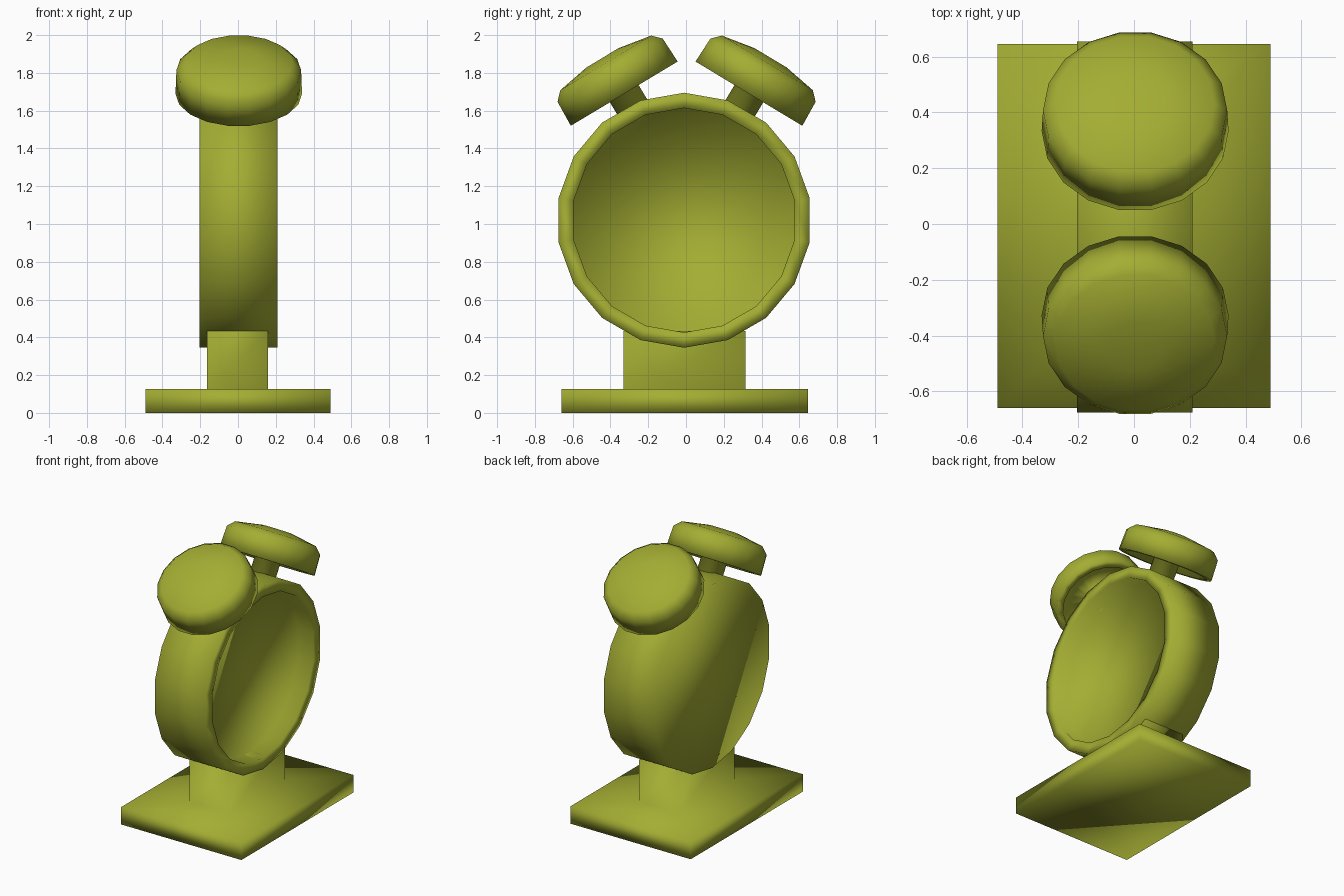
import bpy
import bmesh
from math import sin, cos, pi, radians
from mathutils import Matrix

if "Cube" in bpy.data.objects:
    bpy.data.objects.remove(bpy.data.objects["Cube"], do_unlink=True)

olive = bpy.data.materials.new("olive_green")
olive.use_nodes = True
colour = (0.37, 0.42, 0.033, 1)
olive.diffuse_color = colour
olive.node_tree.nodes["Principled BSDF"].inputs["Base Color"].default_value = colour

SIDES = 18


def loft(name, rings, matrix=Matrix()):
    """Skin a stack of rings, cap both ends and shade it smooth."""
    bm = bmesh.new()
    loops = [[bm.verts.new(p) for p in ring] for ring in rings]
    for a, b in zip(loops, loops[1:]):
        n = len(a)
        for i in range(n):
            j = (i + 1) % n
            bm.faces.new((a[i], a[j], b[j], b[i]))
    bm.faces.new(loops[0][::-1])
    bm.faces.new(loops[-1])
    bmesh.ops.recalc_face_normals(bm, faces=bm.faces)
    bm.transform(matrix)
    mesh = bpy.data.meshes.new(name)
    bm.to_mesh(mesh)
    bm.free()
    mesh.materials.append(olive)
    mesh.shade_smooth()
    obj = bpy.data.objects.new(name, mesh)
    bpy.context.collection.objects.link(obj)
    return obj


def circle(r, z):
    return [(r * cos(2 * pi * i / SIDES), r * sin(2 * pi * i / SIDES), z)
            for i in range(SIDES)]


def rectangle(x0, x1, y0, y1, z):
    return [(x0, y0, z), (x1, y0, z), (x1, y1, z), (x0, y1, z)]


# Foot plate with the post rising out of it
plate = (-0.49, 0.49, -0.66, 0.645)
post = (-0.165, 0.16, -0.33, 0.315)
loft("base_and_post", [rectangle(*plate, 0), rectangle(*plate, 0.127),
                       rectangle(*post, 0.127), rectangle(*post, 0.433)])

# Drum body: closed at the back, recessed dial at the other end
body_profile = [(0.675, -0.205), (0.675, 0.21), (0.594, 0.21), (0.594, 0.09)]
loft("clock_body", [circle(r, z) for r, z in body_profile],
     Matrix.Translation((0, -0.01, 1.02)) @ Matrix.Rotation(pi / 2, 4, 'Y'))

# Hollow bells on stems, tilted outwards
bell_profile = [(0.09, -0.16), (0.09, 0.08), (0.265, 0.08), (0.285, 0),
                (0.335, 0), (0.33, 0.145), (0.285, 0.19), (0.1, 0.222)]
for name, side in (("front_bell", -1), ("rear_bell", 1)):
    loft(name, [circle(r, z) for r, z in bell_profile],
         Matrix.Translation((0.004, 0.003 + side * 0.33, 1.69))
         @ Matrix.Rotation(radians(-side * 31), 4, 'X'))
